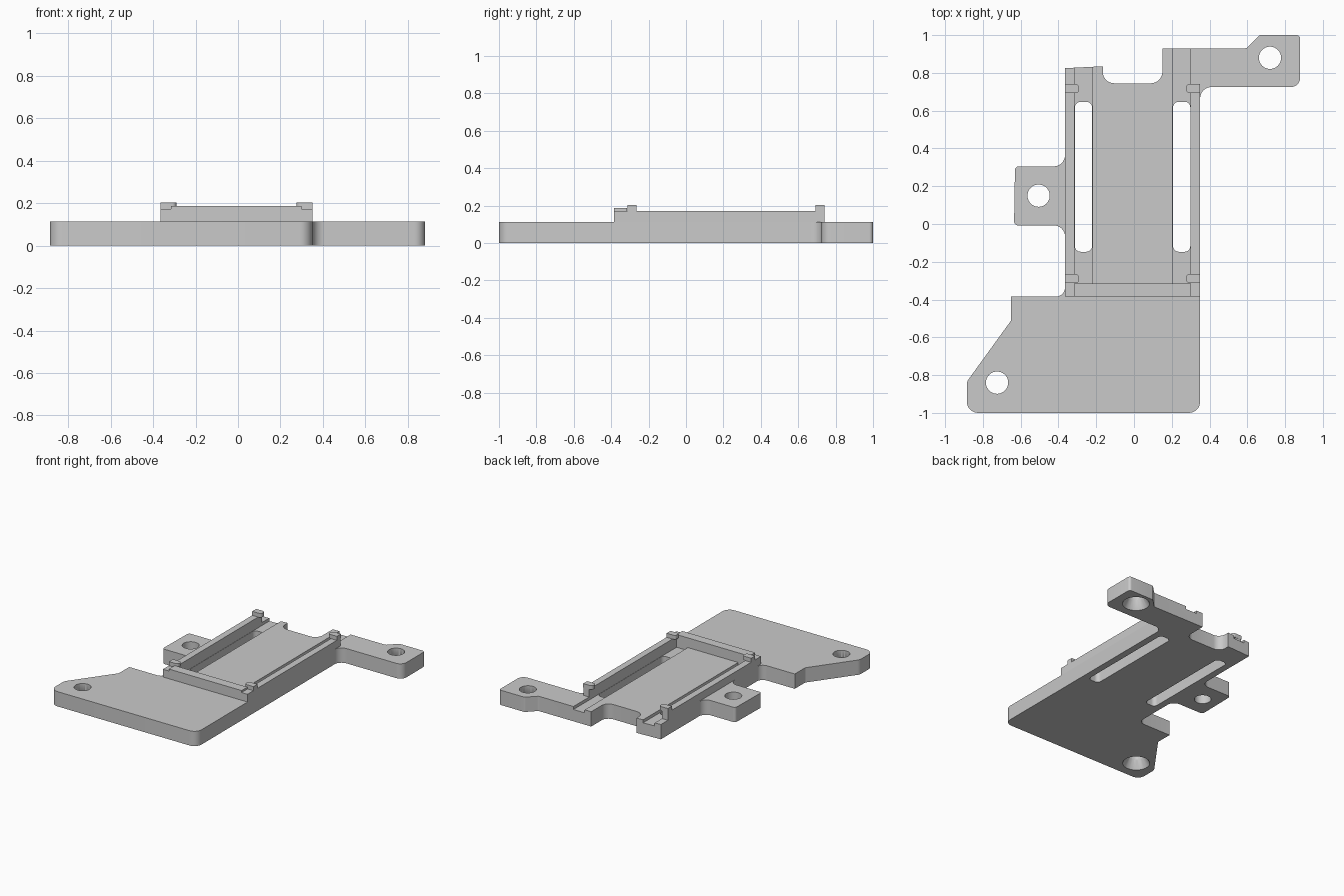
import bpy, bmesh, math
from mathutils import Vector

cube = bpy.data.objects.get("Cube")
if cube:
    bpy.data.objects.remove(cube, do_unlink=True)

grey = bpy.data.materials.new("plain grey")
grey.use_nodes = True
COLOUR = (0.59, 0.59, 0.59, 1)
grey.diffuse_color = COLOUR
grey.node_tree.nodes["Principled BSDF"].inputs["Base Color"].default_value = COLOUR


def rounded(corners, steps=8):
    """Outline from (x, y, radius) corners, each rounded by its radius."""
    pts = []
    for i, (x, y, r) in enumerate(corners):
        p = Vector((x, y))
        a = (Vector(corners[i - 1][:2]) - p).normalized()
        b = (Vector(corners[(i + 1) % len(corners)][:2]) - p).normalized()
        if not r:
            pts.append(p)
            continue
        half = a.angle(b) / 2
        centre = p + (a + b).normalized() * (r / math.sin(half))
        start = (p + a * (r / math.tan(half)) - centre).normalized()
        end = (p + b * (r / math.tan(half)) - centre).normalized()
        pts += [centre + r * start.slerp(end, k / steps) for k in range(steps + 1)]
    return pts


def finish(name, bm):
    bmesh.ops.recalc_face_normals(bm, faces=bm.faces)
    mesh = bpy.data.meshes.new(name)
    bm.to_mesh(mesh)
    bm.free()
    mesh.materials.append(grey)
    obj = bpy.data.objects.new(name, mesh)
    bpy.context.collection.objects.link(obj)
    return obj


def prism(name, corners, z0, z1):
    bm = bmesh.new()
    face = bm.faces.new([bm.verts.new((p.x, p.y, z0)) for p in rounded(corners)])
    ext = bmesh.ops.extrude_face_region(bm, geom=[face], use_keep_orig=True)["geom"]
    moved = [v for v in ext if isinstance(v, bmesh.types.BMVert)]
    bmesh.ops.translate(bm, verts=moved, vec=(0, 0, z1 - z0))
    return finish(name, bm)


def box(name, x0, x1, y0, y1, z0, z1, r=0):
    return prism(name, [(x0, y0, r), (x1, y0, r), (x1, y1, r), (x0, y1, r)], z0, z1)


def cone(name, x, y, r0, r1, z0, z1):
    bm = bmesh.new()
    bmesh.ops.create_cone(bm, cap_ends=True, segments=40, radius1=r0, radius2=r1, depth=z1 - z0)
    bmesh.ops.translate(bm, verts=bm.verts, vec=(x, y, (z0 + z1) / 2))
    return finish(name, bm)


def cut(target, cutter):
    mod = target.modifiers.new("cut", "BOOLEAN")
    mod.operation, mod.solver, mod.object = "DIFFERENCE", "EXACT", cutter
    bpy.context.view_layer.objects.active = target
    bpy.ops.object.modifier_apply(modifier=mod.name)
    bpy.data.objects.remove(cutter, do_unlink=True)


TOP, GROOVE, RAIL, WALL, CLIP = 0.113, 0.09, 0.172, 0.187, 0.203
LEFT, RIGHT = -0.365, 0.35

# Base plate with its tabs and arm
base = prism("base_plate", [
    (-0.885, -1, 0.06), (RIGHT, -1, 0.06), (RIGHT, 0.725, 0.06),
    (0.88, 0.725, 0.05), (0.88, 1, 0.02), (0.665, 1, 0.02), (0.595, 0.93, 0.02),
    (0.15, 0.93, 0), (0.15, 0.745, 0.06), (-0.165, 0.745, 0.06),
    (-0.165, 0.835, 0), (LEFT, 0.825, 0), (LEFT, 0.305, 0.06),
    (-0.63, 0.305, 0.02), (-0.635, -0.007, 0.02), (LEFT, -0.007, 0.06),
    (LEFT, -0.385, 0.05), (-0.65, -0.385, 0), (-0.65, -0.51, 0.02),
    (-0.885, -0.835, 0.05)], 0, TOP)

# Long grooves and the slots through them
for x0, x1 in ((-0.315, -0.22), (0.205, 0.30)):
    cut(base, box("groove_cutter", x0, x1, -0.315, 1.1, GROOVE, 0.3))
    cut(base, box("slot_cutter", x0 + 0.002, x1 - 0.002, -0.147, 0.647, -0.1, 0.3, 0.03))

# Screw holes, two of them countersunk from below
for x, y, sunk in ((0.72, 0.88, True), (-0.725, -0.84, True), (-0.505, 0.15, False)):
    cut(base, cone("hole_cutter", x, y, 0.059, 0.059, -0.1, 0.3))
    if sunk:
        cut(base, cone("countersink_cutter", x, y, 0.101, 0.058, -0.01, 0.065))

# Side rails with a rounded clip near each end
parts = [base]
for side, outer, inner, tip in (("right", LEFT, -0.315, -0.29), ("left", RIGHT, 0.30, 0.275)):
    parts.append(box(side + "_rail", min(outer, inner), max(outer, inner), -0.385, 0.74, TOP, RAIL))
    for end, y in (("front", -0.313), ("back", 0.693)):
        corners = [(outer, y, 0), (tip, y, 0.02), (tip, y + 0.048, 0.02), (outer, y + 0.048, 0)]
        parts.append(prism(f"{side}_{end}_clip", corners, RAIL, CLIP))

# Front wall between the rails
parts.append(box("front_wall", -0.315, 0.30, -0.385, -0.315, TOP, WALL))

# Smooth the round corners and holes, keep the edges sharp
bpy.ops.object.select_all(action="DESELECT")
for part in parts:
    part.select_set(True)
bpy.context.view_layer.objects.active = base
bpy.ops.object.shade_smooth_by_angle(angle=math.radians(30))
